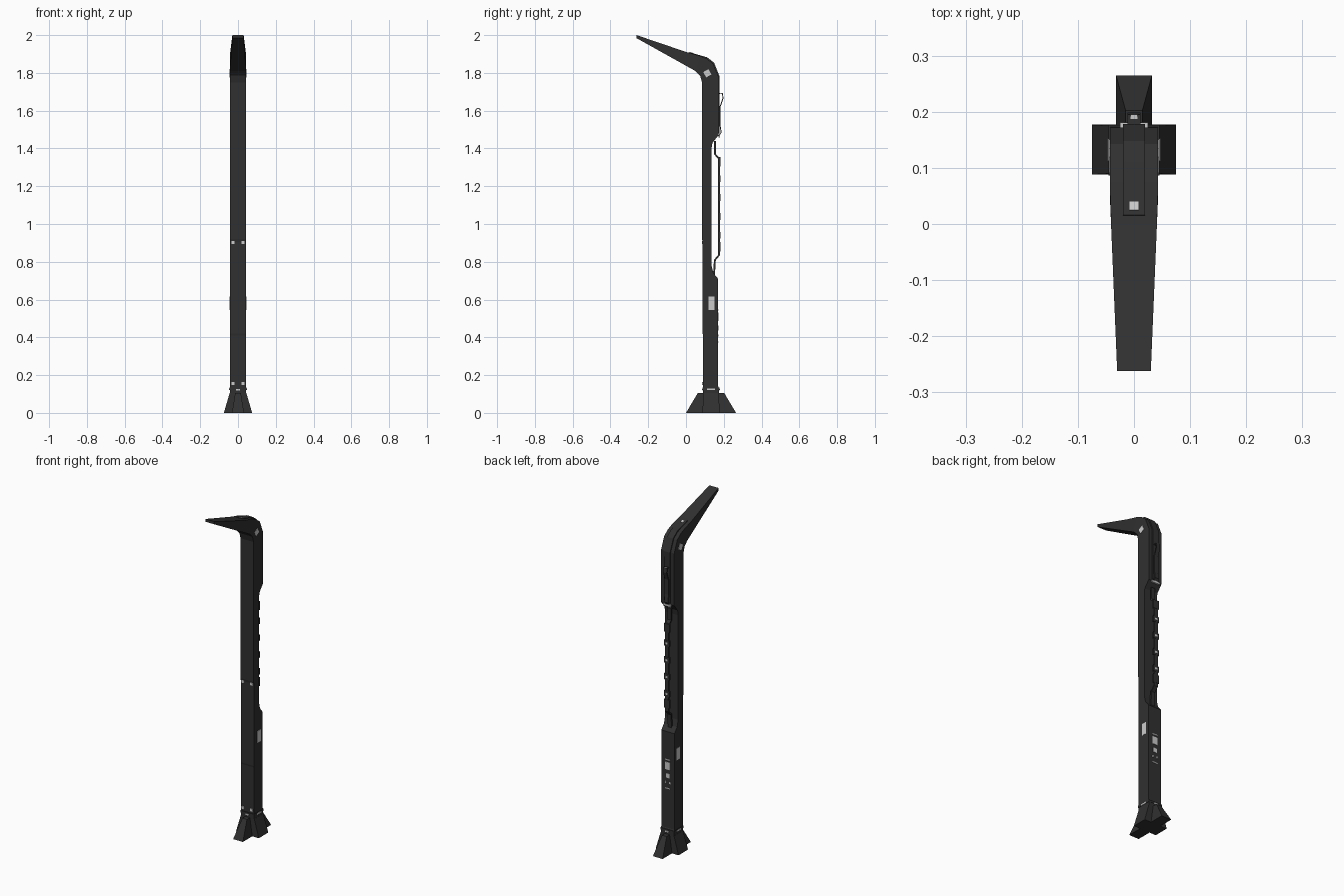
import bpy, bmesh
from mathutils import Vector, Matrix

if "Cube" in bpy.data.objects:
    bpy.data.objects.remove(bpy.data.objects["Cube"])


def material(name, rgb):
    m = bpy.data.materials.new(name)
    m.diffuse_color = (*rgb, 1)
    m.use_nodes = True
    m.node_tree.nodes["Principled BSDF"].inputs["Base Color"].default_value = m.diffuse_color
    return m


DARK = material("dark_metal", (0.03, 0.03, 0.03))
LIGHT = material("pale_lamp", (0.75, 0.75, 0.75))


def finish(name, bm, mat):
    bmesh.ops.recalc_face_normals(bm, faces=bm.faces)
    me = bpy.data.meshes.new(name)
    bm.to_mesh(me)
    bm.free()
    me.materials.append(mat)
    ob = bpy.data.objects.new(name, me)
    bpy.context.collection.objects.link(ob)
    return ob


def profile(name, pts, half, mat=DARK):
    """Extrude a (y, z) outline across x; half may be a function of y."""
    w = half if callable(half) else (lambda y: half)
    bm = bmesh.new()
    a = [bm.verts.new((-w(y), y, z)) for y, z in pts]
    b = [bm.verts.new((w(y), y, z)) for y, z in pts]
    bm.faces.new(a)
    bm.faces.new(b[::-1])
    for i in range(len(pts)):
        j = (i + 1) % len(pts)
        bm.faces.new((a[i], b[i], b[j], a[j]))
    return finish(name, bm, mat)


def ribbon(name, path, thick, half):
    """A bent strip of even thickness following a (y, z) path."""
    p = [Vector(q) for q in path]
    outer, inner = [], []
    for i, q in enumerate(p):
        d = (p[min(i + 1, len(p) - 1)] - p[max(i - 1, 0)]).normalized()
        n = Vector((d.y, -d.x)) * thick / 2
        outer.append(q + n)
        inner.append(q - n)
    return profile(name, [tuple(q) for q in outer + inner[::-1]], half)


def box(name, loc, size, mat=DARK, tilt=0.0):
    bm = bmesh.new()
    bmesh.ops.create_cube(bm, size=1)
    bmesh.ops.scale(bm, vec=size, verts=bm.verts)
    bmesh.ops.rotate(bm, matrix=Matrix.Rotation(tilt, 3, 'X'), verts=bm.verts)
    bmesh.ops.translate(bm, vec=loc, verts=bm.verts)
    return finish(name, bm, mat)


def frustum(name, bottom, top, z0, z1):
    """Tapered block; bottom and top are (x0, x1, y0, y1)."""
    bm = bmesh.new()
    rings = []
    for (x0, x1, y0, y1), z in ((bottom, z0), (top, z1)):
        rings.append([bm.verts.new((x, y, z)) for x, y in
                      ((x0, y0), (x1, y0), (x1, y1), (x0, y1))])
    a, b = rings
    bm.faces.new(a)
    bm.faces.new(b)
    for i in range(4):
        j = (i + 1) % 4
        bm.faces.new((a[i], a[j], b[j], b[i]))
    return finish(name, bm, DARK)


# Main post with the cut-out back and the elbow at the top
profile("post", [
    (0.09, 0), (0.09, 0.41), (0.088, 0.42), (0.088, 0.905), (0.085, 0.92),
    (0.085, 1.75), (0.075, 1.785), (0.05, 1.81), (0.075, 1.89), (0.11, 1.875),
    (0.143, 1.85), (0.172, 1.78), (0.172, 1.47), (0.14, 1.43), (0.135, 1.40),
    (0.135, 0.78), (0.145, 0.74), (0.17, 0.71), (0.17, 0.14),
    (0.175, 0.13), (0.175, 0)], 0.043)

# Tapering arm
profile("arm", [(0.05, 1.81), (-0.262, 1.984), (-0.262, 2.0),
                (0.0, 1.911), (0.075, 1.89)],
        lambda y: 0.03 + 0.013 * min(1, (y + 0.262) / 0.312))

# Raised spine over the elbow
ribbon("elbow_spine", [(0.015, 1.906), (0.11, 1.879), (0.145, 1.852),
                       (0.174, 1.78), (0.174, 1.48)], 0.008, 0.02)
box("arm_lamp", (0, 0.032, 1.906), (0.016, 0.016, 0.003), LIGHT, -0.28)

# Rail standing off the back of the post
ribbon("back_rail", [(0.148, 0.73), (0.153, 0.81), (0.175, 0.835),
                     (0.175, 1.345), (0.153, 1.37), (0.153, 1.44)], 0.01, 0.012)
for i, z in enumerate((0.88, 0.94, 1.04, 1.14, 1.24, 1.33)):
    end = i in (0, 5)
    box(f"rail_tab_{i}", (0, 0.176, z), (0.036, 0.011, 0.05 if end else 0.035))
    if not end:
        box(f"rail_lamp_{i}", (0, 0.182, z), (0.016, 0.002, 0.012), LIGHT)

# Thin clip on the upper back
ribbon("back_clip", [(0.172, 1.69), (0.193, 1.69), (0.196, 1.665), (0.18, 1.62),
                     (0.179, 1.53), (0.186, 1.485), (0.172, 1.465)], 0.005, 0.012)
box("clip_lamp", (0, 0.191, 1.693), (0.012, 0.008, 0.003), LIGHT)
box("clip_bar", (0, 0.176, 1.465), (0.05, 0.01, 0.012), LIGHT)

# Front lamps and seam bands
for z in (0.155, 0.903):
    for s in (-1, 1):
        box("front_lamp", (s * 0.027, 0.088, z), (0.016, 0.006, 0.016), LIGHT)
box("base_band", (0, 0.1315, 0.128), (0.09, 0.09, 0.012))

# Side lamps
for s in (-1, 1):
    box("side_lamp", (s * 0.043, 0.135, 0.58), (0.003, 0.032, 0.07), LIGHT)
    box("elbow_lamp", (s * 0.043, 0.113, 1.798), (0.003, 0.032, 0.032), LIGHT, 0.5)

# Control panel lamps low on the back
for x, z, w, h in ((0, 0.545, 0.034, 0.006), (0, 0.508, 0.034, 0.045),
                   (0, 0.45, 0.024, 0.026), (-0.014, 0.41, 0.008, 0.012),
                   (0.014, 0.41, 0.008, 0.012), (0, 0.375, 0.034, 0.006)):
    box("panel_lamp", (x, 0.17, z), (w, 0.004, h), LIGHT)

# Four flared feet
cy = 0.1325
for s, side in ((-1, "front"), (1, "back")):
    ys = sorted((cy, cy + s * 0.1325))
    yt = sorted((cy, cy + s * 0.07))
    frustum(side + "_foot", (-0.032, 0.032, *ys), (-0.015, 0.015, *yt), 0, 0.105)
    box(side + "_foot_lamp", (0, cy + s * 0.046, 0.122), (0.022, 0.004, 0.008), LIGHT)
for s, side in ((-1, "left"), (1, "right")):
    frustum(side + "_foot", (*sorted((0, s * 0.075)), 0.088, 0.177),
            (*sorted((0, s * 0.044)), 0.09, 0.175), 0, 0.105)
    box(side + "_foot_lamp", (s * 0.045, cy, 0.126), (0.004, 0.04, 0.008), LIGHT)
